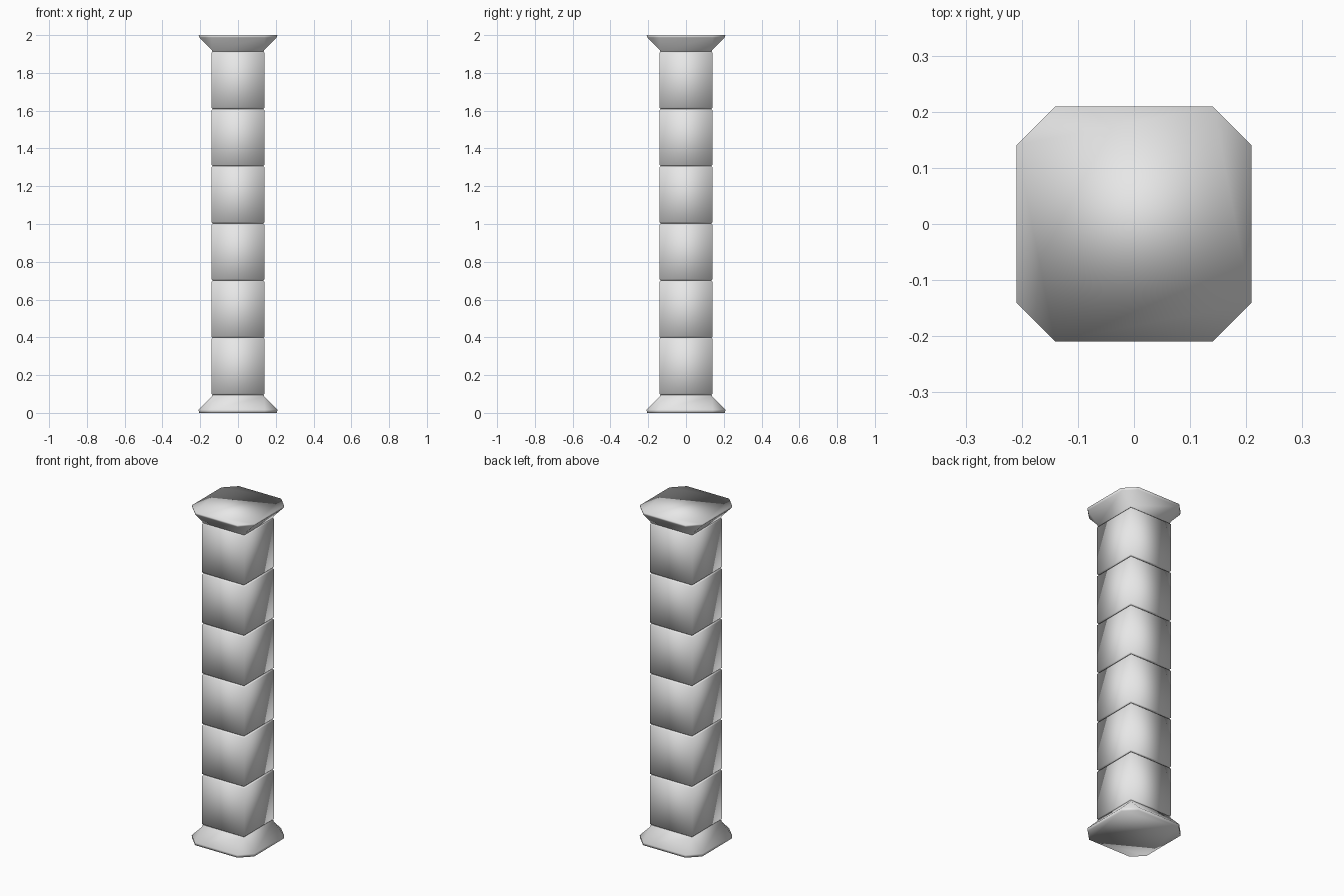
import bpy
import bmesh

cube = bpy.data.objects.get("Cube")
if cube:
    bpy.data.objects.remove(cube, do_unlink=True)

stone = bpy.data.materials.new("light_grey_stone")
stone.use_nodes = True
stone.diffuse_color = (0.8, 0.8, 0.8, 1)
stone.node_tree.nodes["Principled BSDF"].inputs["Base Color"].default_value = (0.8, 0.8, 0.8, 1)

SHAFT = 0.141      # half width of the shaft
FLARE = 0.209      # half width of the base and capital
BLOCKS = 6
Z_LOW, Z_HIGH = 0.095, 1.912


def ring(bm, half, flat, z):
    """Square ring of eight points; the corners are cut where flat < half."""
    pts = []
    for sx, sy in ((1, 1), (-1, 1), (-1, -1), (1, -1)):
        pair = [(sx * half, sy * flat, z), (sx * flat, sy * half, z)]
        pts += pair if sx * sy > 0 else pair[::-1]
    return [bm.verts.new(p) for p in pts]


def loft(name, sections):
    bm = bmesh.new()
    rings = [ring(bm, *s) for s in sections]
    for a, b in zip(rings, rings[1:]):
        for i in range(8):
            j = (i + 1) % 8
            bm.faces.new((a[i], a[j], b[j], b[i]))
    bm.faces.new(rings[0][::-1])
    bm.faces.new(rings[-1])
    # Merge doubled points where the section is a plain square
    bmesh.ops.remove_doubles(bm, verts=bm.verts, dist=0.0001)
    bmesh.ops.recalc_face_normals(bm, faces=bm.faces)
    for f in bm.faces:
        f.smooth = True
    mesh = bpy.data.meshes.new(name)
    bm.to_mesh(mesh)
    bm.free()
    mesh.materials.append(stone)
    obj = bpy.data.objects.new(name, mesh)
    bpy.context.collection.objects.link(obj)
    return obj


# Flared base and capital: square neck, cut-corner slab with a thin lip
neck = SHAFT - 0.003
loft("base", [(FLARE - 0.003, SHAFT, 0), (FLARE, SHAFT, 0.017),
              (neck, neck, 0.088), (neck, neck, Z_LOW)])
loft("capital", [(neck, neck, Z_HIGH), (neck, neck, 1.919),
                 (FLARE - 0.005, SHAFT, 1.987), (FLARE, SHAFT, 2)])

# Stacked shaft blocks with eased rims that leave narrow grooves
step = (Z_HIGH - Z_LOW) / BLOCKS
rim = SHAFT - 0.007
for i in range(BLOCKS):
    low = Z_LOW + i * step
    high = low + step
    loft(f"shaft_block_{i + 1}", [(rim, rim, low), (SHAFT, SHAFT, low + 0.007),
                                  (SHAFT, SHAFT, high - 0.007), (rim, rim, high)])
